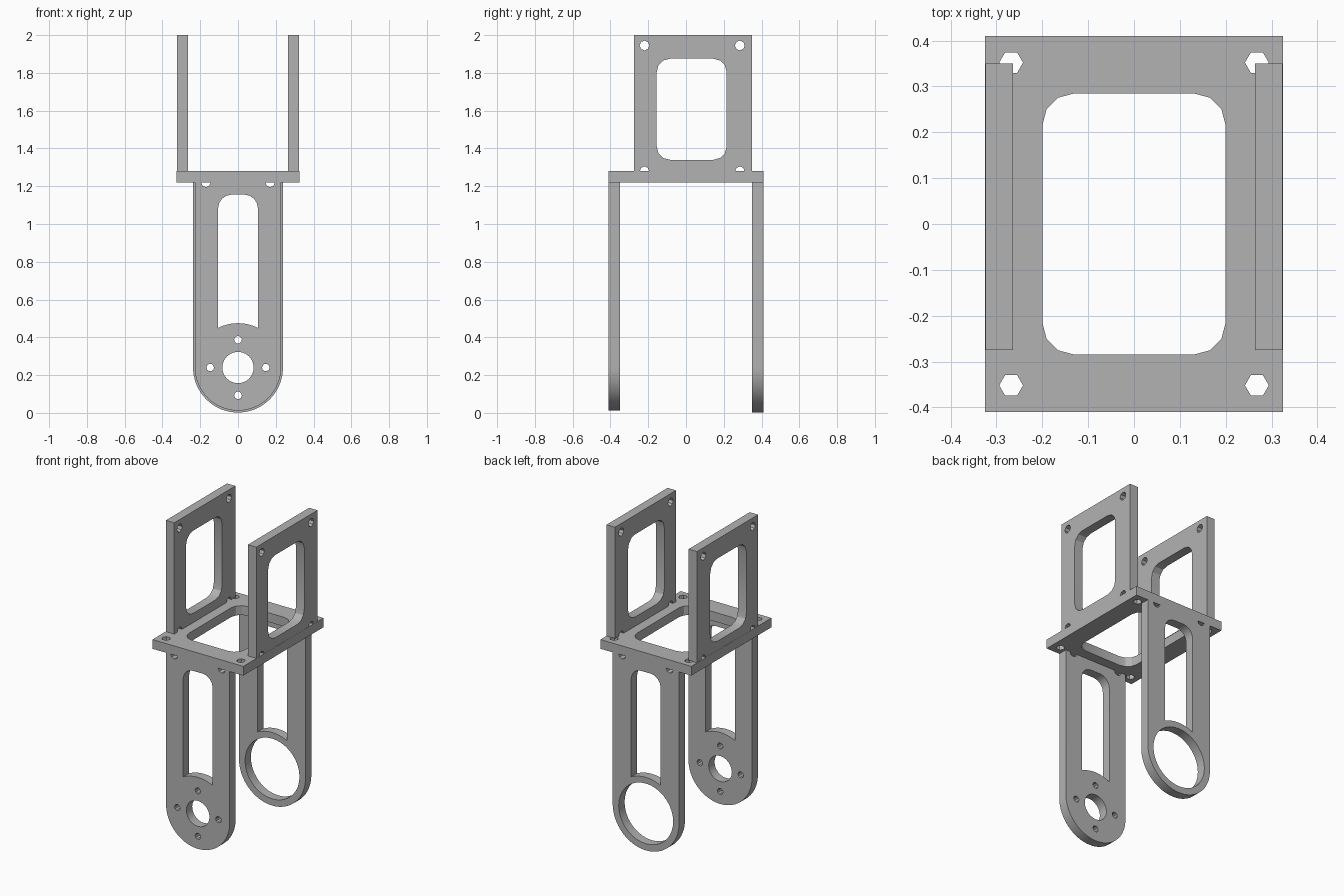
import bpy, bmesh
from math import sin, cos, pi
from mathutils import Matrix

old = bpy.data.objects.get("Cube")
if old:
    bpy.data.objects.remove(old, do_unlink=True)

grey = bpy.data.materials.new("plain grey")
grey.use_nodes = True
GREY = (0.45, 0.45, 0.45, 1)
grey.diffuse_color = GREY
grey.node_tree.nodes["Principled BSDF"].inputs["Base Color"].default_value = GREY


def arc(cx, cy, r, start, end, n):
    """Points on an arc, angles in half turns."""
    return [(cx + r * cos(pi * (start + (end - start) * i / n)),
             cy + r * sin(pi * (start + (end - start) * i / n))) for i in range(n + 1)]


def circle(cx, cy, r, n):
    return arc(cx, cy, r, 0, 2, n)[:-1]


def rounded(x0, x1, y0, y1, r=0.07, n=3):
    return (arc(x1 - r, y1 - r, r, 0, 0.5, n) + arc(x0 + r, y1 - r, r, 0.5, 1, n)
            + arc(x0 + r, y0 + r, r, 1, 1.5, n) + arc(x1 - r, y0 + r, r, 1.5, 2, n))


def plate(name, loops, thickness, matrix):
    """Flat outline with holes, extruded evenly about its plane."""
    curve = bpy.data.curves.new(name + "_outline", "CURVE")
    curve.dimensions = "2D"
    curve.fill_mode = "BOTH"
    curve.extrude = thickness / 2
    for pts in loops:
        spline = curve.splines.new("POLY")
        spline.points.add(len(pts) - 1)
        for p, (x, y) in zip(spline.points, pts):
            p.co = (x, y, 0, 1)
        spline.use_cyclic_u = True
    temp = bpy.data.objects.new(name + "_outline", curve)
    bpy.context.collection.objects.link(temp)
    graph = bpy.context.evaluated_depsgraph_get()
    mesh = bpy.data.meshes.new_from_object(temp.evaluated_get(graph))
    bpy.data.objects.remove(temp, do_unlink=True)
    bm = bmesh.new()
    bm.from_mesh(mesh)
    bmesh.ops.remove_doubles(bm, verts=bm.verts, dist=1e-4)
    bm.transform(matrix)
    bmesh.ops.recalc_face_normals(bm, faces=bm.faces)
    bm.to_mesh(mesh)
    bm.free()
    mesh.name = name
    mesh.materials.clear()
    mesh.materials.append(grey)
    obj = bpy.data.objects.new(name, mesh)
    bpy.context.collection.objects.link(obj)
    bpy.ops.object.select_all(action="DESELECT")
    obj.select_set(True)
    bpy.context.view_layer.objects.active = obj
    bpy.ops.object.shade_smooth_by_angle(angle=pi / 7)


T = 0.06
BASE_BOTTOM, BASE_TOP = 1.22, 1.28

# Horizontal base plate with a window and corner bolt holes
base = [[(-0.325, -0.41), (0.325, -0.41), (0.325, 0.41), (-0.325, 0.41)],
        rounded(-0.2, 0.2, -0.285, 0.285)]
base += [circle(sx * 0.268, sy * 0.352, 0.026, 6) for sx in (-1, 1) for sy in (-1, 1)]
plate("base_plate", base, T, Matrix.Translation((0, 0, (BASE_BOTTOM + BASE_TOP) / 2)))

# Upright side plates, with half holes along the lower edge
outline = [(0.35, 2), (-0.275, 2), (-0.275, BASE_TOP)]
for y in (-0.22, 0.285):
    outline += arc(y, BASE_TOP, 0.025, 1, 0, 4)
outline.append((0.35, BASE_TOP))
side = [outline, rounded(-0.155, 0.215, 1.34, 1.875)]
side += [circle(y, 1.945, 0.026, 8) for y in (-0.22, 0.285)]
facing_x = Matrix(((0, 0, 1, 0), (1, 0, 0, 0), (0, 1, 0, 0), (0, 0, 0, 1)))
for name, sx in (("left_upright", 1), ("right_upright", -1)):
    plate(name, side, T, Matrix.Translation((sx * 0.294, 0, 0)) @ facing_x)

# Hanging legs with a round foot, a long slot and half holes at the top
HUB = 0.24


def leg(name, r, y, holes):
    outline = arc(0, HUB, r, 1, 2, 32) + [(r, BASE_BOTTOM)]
    for x in (0.17, -0.17):
        outline += arc(x, BASE_BOTTOM, 0.025, 2, 1, 4)
    outline.append((-r, BASE_BOTTOM))
    slot = (arc(0.035, 1.085, 0.07, 0, 0.5, 4) + arc(-0.035, 1.085, 0.07, 0.5, 1, 4)
            + arc(0, HUB, 0.235, 0.648, 0.352, 8))
    plate(name, [outline, slot] + holes, T,
          Matrix.Translation((0, y, 0)) @ Matrix.Rotation(pi / 2, 4, "X"))


bolts = [circle(0.147 * cos(k * pi / 2), HUB + 0.147 * sin(k * pi / 2), 0.02, 10)
         for k in range(4)]
leg("front_leg", 0.228, -0.38, [circle(0, HUB, 0.083, 24)] + bolts)
leg("back_leg", 0.238, 0.38, [circle(0, HUB, 0.195, 36)])
